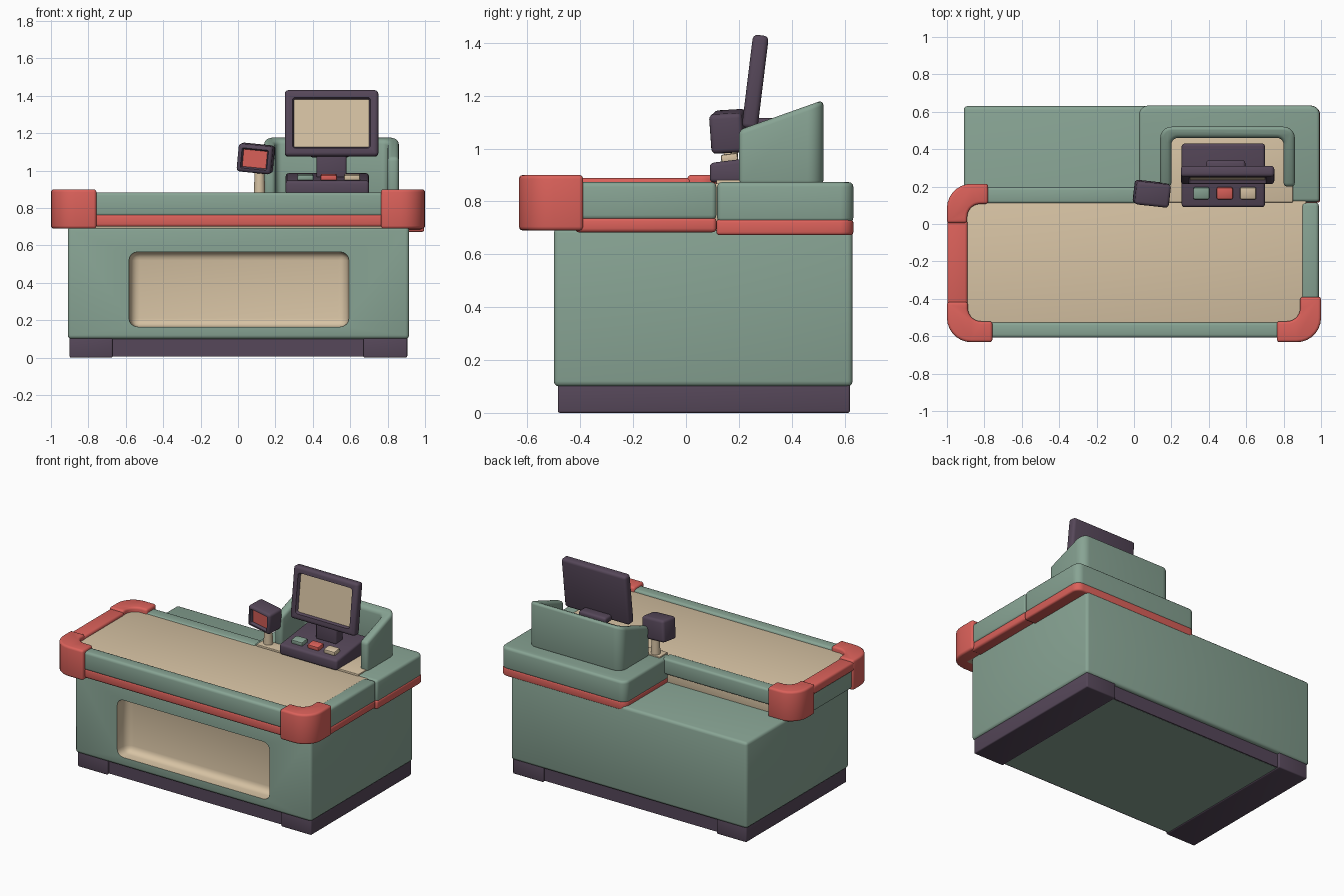
import bpy, bmesh, math
from mathutils import Matrix

if "Cube" in bpy.data.objects:
    bpy.data.objects.remove(bpy.data.objects["Cube"])


def material(name, rgb):
    m = bpy.data.materials.new(name)
    m.diffuse_color = (*rgb, 1)
    m.use_nodes = True
    m.node_tree.nodes["Principled BSDF"].inputs["Base Color"].default_value = m.diffuse_color
    return m


GREEN = material("sage green", (0.245, 0.37, 0.295))
TAN = material("warm tan", (0.68, 0.545, 0.37))
RED = material("coral red", (0.71, 0.12, 0.103))
DARK = material("dark plum", (0.092, 0.063, 0.1))


def finish(name, bm, mats, matrix=None):
    bmesh.ops.recalc_face_normals(bm, faces=bm.faces)
    me = bpy.data.meshes.new(name)
    bm.to_mesh(me)
    bm.free()
    ob = bpy.data.objects.new(name, me)
    bpy.context.collection.objects.link(ob)
    for m in mats:
        me.materials.append(m)
    if matrix:
        ob.matrix_world = matrix
    smooth(ob)
    return ob


def select(ob):
    bpy.ops.object.select_all(action='DESELECT')
    ob.select_set(True)
    bpy.context.view_layer.objects.active = ob


def smooth(ob):
    select(ob)
    bpy.ops.object.shade_smooth_by_angle(angle=math.radians(40))


def bevel_sharp(bm, width, segs=3):
    bm.normal_update()
    edges = [e for e in bm.edges if len(e.link_faces) == 2 and e.calc_face_angle() > 0.7]
    bmesh.ops.bevel(bm, geom=edges, offset=width, segments=segs, profile=0.5,
                    affect='EDGES', clamp_overlap=True)


def box_bm(x0, x1, y0, y1, z0, z1):
    bm = bmesh.new()
    size = Matrix.Diagonal((x1 - x0, y1 - y0, z1 - z0, 1))
    mid = Matrix.Translation(((x0 + x1) / 2, (y0 + y1) / 2, (z0 + z1) / 2))
    bmesh.ops.create_cube(bm, size=1, matrix=mid @ size)
    return bm


def box(name, x0, x1, y0, y1, z0, z1, mat, width=0.015):
    bm = box_bm(x0, x1, y0, y1, z0, z1)
    if width:
        bevel_sharp(bm, width)
    return finish(name, bm, [mat])


def prism(name, pts, z0, z1, mat, width=0.015, top=None):
    """Extrude a plan outline; top(y) optionally gives a sloping top height."""
    bm = bmesh.new()
    f = bm.faces.new([bm.verts.new((x, y, z0)) for x, y in pts])
    new = bmesh.ops.extrude_face_region(bm, geom=[f])['geom']
    for v in new:
        if isinstance(v, bmesh.types.BMVert):
            v.co.z = top(v.co.y) if top else z1
    bmesh.ops.recalc_face_normals(bm, faces=bm.faces)
    bevel_sharp(bm, width)
    return finish(name, bm, [mat])


def arc(cx, cy, r, a0, a1, n=7):
    return [(cx + r * math.cos(math.radians(a0 + (a1 - a0) * i / n)),
             cy + r * math.sin(math.radians(a0 + (a1 - a0) * i / n))) for i in range(n + 1)]


def screen_box(name, w, d, h, border, sink, face_mat, matrix, width):
    """Rounded case whose front (-y) holds a sunken, round-cornered panel."""
    bm = box_bm(-w / 2, w / 2, -d / 2, d / 2, -h / 2, h / 2)
    bevel_sharp(bm, width)

    def front_face():
        bm.normal_update()
        return max((f for f in bm.faces if f.normal.y < -0.99), key=lambda f: f.calc_area())

    front = front_face()
    bmesh.ops.inset_region(bm, faces=[front], thickness=border - width)
    bmesh.ops.bevel(bm, geom=list(front_face().verts), offset=border * 0.35, segments=4,
                    profile=0.5, affect='VERTICES')
    front = front_face()
    bmesh.ops.inset_region(bm, faces=[front], thickness=0.008, depth=-sink)
    front.material_index = 1
    return finish(name, bm, [DARK, face_mat], matrix)


# cabinet body with a tan recess in the front
bm = box_bm(-0.91, 0.915, -0.5, 0.63, 0.1, 0.7)
bevel_sharp(bm, 0.02)
body = finish("cabinet_body", bm, [GREEN, TAN])
bm = box_bm(-0.595, 0.605, -0.6, -0.40, 0.165, 0.565)
for v in bm.verts:
    if v.co.y > -0.5:
        v.co.x *= 0.96
bevel_sharp(bm, 0.045, 4)
cutter = finish("recess_cutter", bm, [TAN])
mod = body.modifiers.new("recess", 'BOOLEAN')
mod.object, mod.operation, mod.solver = cutter, 'DIFFERENCE', 'EXACT'
select(body)
bpy.ops.object.modifier_apply(modifier=mod.name)
bpy.data.objects.remove(cutter)
for p in body.data.polygons:
    c = p.center
    inside = abs(c.x) < 0.62 and 0.15 < c.z < 0.58 and -0.497 < c.y < -0.3
    p.material_index = 1 if inside else 0
smooth(body)

# plinth: two end blocks, recessed boards and a closed underside
for side, x0, x1 in (("left", -0.9, -0.67), ("right", 0.67, 0.905)):
    box("plinth_" + side, x0, x1, -0.485, 0.62, 0, 0.11, DARK, 0.008)
box("plinth_front", -0.68, 0.68, -0.468, -0.45, 0.006, 0.11, DARK, 0)
box("plinth_back", -0.68, 0.68, 0.585, 0.603, 0.006, 0.11, DARK, 0)
box("underside", -0.68, 0.68, -0.46, 0.595, 0.005, 0.11, GREEN, 0)

# counter top slab (belt surface)
box("belt_surface", -0.92, 0.92, -0.55, 0.125, 0.69, 0.868, TAN, 0.006)
box("belt_back_support", -0.85, 0.04, 0.1, 0.165, 0.69, 0.79, TAN, 0.004)

# green rims and red bumper strips around the counter
box("front_rim", -0.79, 0.79, -0.608, -0.525, 0.755, 0.884, GREEN, 0.018)
box("front_strip", -0.79, 0.79, -0.606, -0.48, 0.70, 0.768, RED)
box("right_rim", 0.895, 0.988, -0.42, 0.115, 0.73, 0.873, GREEN, 0.018)
box("right_strip", 0.88, 0.987, -0.42, 0.115, 0.683, 0.74, RED)
box("back_rim", -0.80, 0.05, 0.11, 0.197, 0.765, 0.875, GREEN, 0.015)
box("left_rim", -0.985, -0.895, -0.44, 0.02, 0.70, 0.84, GREEN)
box("left_rim_cap", -0.998, -0.89, -0.44, 0.02, 0.825, 0.888, RED)


# red corner bumpers: rounded L shapes
def bumper(name, cx, cy, sx, sy, lx, ly, w=0.112):
    pts = [(lx, 0)] + arc(0.13, 0.13, 0.13, 270, 180) + [(0, ly), (w, ly)]
    pts += arc(w + 0.07, w + 0.07, 0.07, 180, 270) + [(lx, w)]
    prism(name, [(cx + sx * u, cy + sy * v) for u, v in pts], 0.69, 0.9, RED)


bumper("front_left_bumper", -1, -0.632, 1, 1, 0.243, 0.215)
bumper("front_right_bumper", 1, -0.632, -1, 1, 0.236, 0.243)
bumper("back_left_bumper", -1, 0.215, 1, -1, 0.22, 0.21, 0.108)


# raised till platform on a red strip
def platform(x0, x1, y0, y1, r=0.05):
    return [(x0, y0), (x1, y0)] + arc(x1 - r, y1 - r, r, 0, 90) + arc(x0 + r, y1 - r, r, 90, 180)


prism("till_platform", platform(0.027, 0.993, 0.118, 0.633), 0.72, 0.873, GREEN, 0.018)
prism("till_platform_strip", platform(0.027, 0.995, 0.115, 0.633), 0.672, 0.732, RED, 0.012)
box("till_tray", 0.17, 0.85, 0.115, 0.48, 0.86, 0.881, TAN, 0.004)
box("scanner_tray", 0.06, 0.2, 0.115, 0.205, 0.86, 0.881, TAN, 0.004)

# hood: U-shaped screen with sloping top
hood = [(0.86, 0.2)] + arc(0.80, 0.46, 0.06, 0, 90) + arc(0.20, 0.46, 0.06, 90, 180)
hood += [(0.14, 0.2), (0.20, 0.2)] + arc(0.235, 0.425, 0.035, 180, 90)
hood += arc(0.765, 0.425, 0.035, 90, 0) + [(0.80, 0.2)]
prism("till_hood", hood, 0.86, 0, GREEN, 0.02,
      top=lambda y: 1.07 + 0.11 * (y - 0.2) / 0.31)

# till base: wedge with a sloped keypad
bm = box_bm(0.255, 0.7, 0.09, 0.43, 0.872, 0.988)
for v in bm.verts:
    if v.co.z > 0.9 and v.co.y < 0.2:
        v.co.z = 0.945
bevel_sharp(bm, 0.015)
finish("till_base", bm, [DARK])

# keypad buttons
slope = math.atan2(0.043, 0.34)
for name, x, m in (("green_button", 0.36, GREEN), ("red_button", 0.485, RED),
                   ("tan_button", 0.61, TAN)):
    bm = box_bm(-0.043, 0.043, -0.032, 0.032, -0.015, 0.02)
    bevel_sharp(bm, 0.008, 2)
    finish(name, bm, [m], Matrix.Translation((x, 0.165, 0.96)) @ Matrix.Rotation(slope, 4, 'X'))

# monitor, neck and rear mount
tilt = Matrix.Rotation(math.radians(-7), 4, 'X')
screen_box("monitor", 0.5, 0.06, 0.355, 0.05, 0.02, TAN,
           Matrix.Translation((0.5, 0.262, 1.252)) @ tilt, 0.018)
box("monitor_neck", 0.42, 0.58, 0.255, 0.335, 0.96, 1.11, DARK, 0.012)
box("monitor_mount", 0.385, 0.595, 0.26, 0.34, 1.07, 1.115, DARK, 0.015)

# scanner: tan stalk and tilted head with red window
bm = bmesh.new()
bmesh.ops.create_cone(bm, cap_ends=True, segments=20, radius1=0.03, radius2=0.026, depth=0.16,
                      matrix=Matrix.Translation((0.115, 0.17, 0.945)))
finish("scanner_stalk", bm, [TAN])
turn = Matrix.Rotation(-0.11, 4, 'Z') @ Matrix.Rotation(0.1, 4, 'Y') @ Matrix.Rotation(0.06, 4, 'X')
screen_box("scanner_head", 0.185, 0.125, 0.15, 0.022, 0.02, RED,
           Matrix.Translation((0.095, 0.162, 1.065)) @ turn, 0.018)
